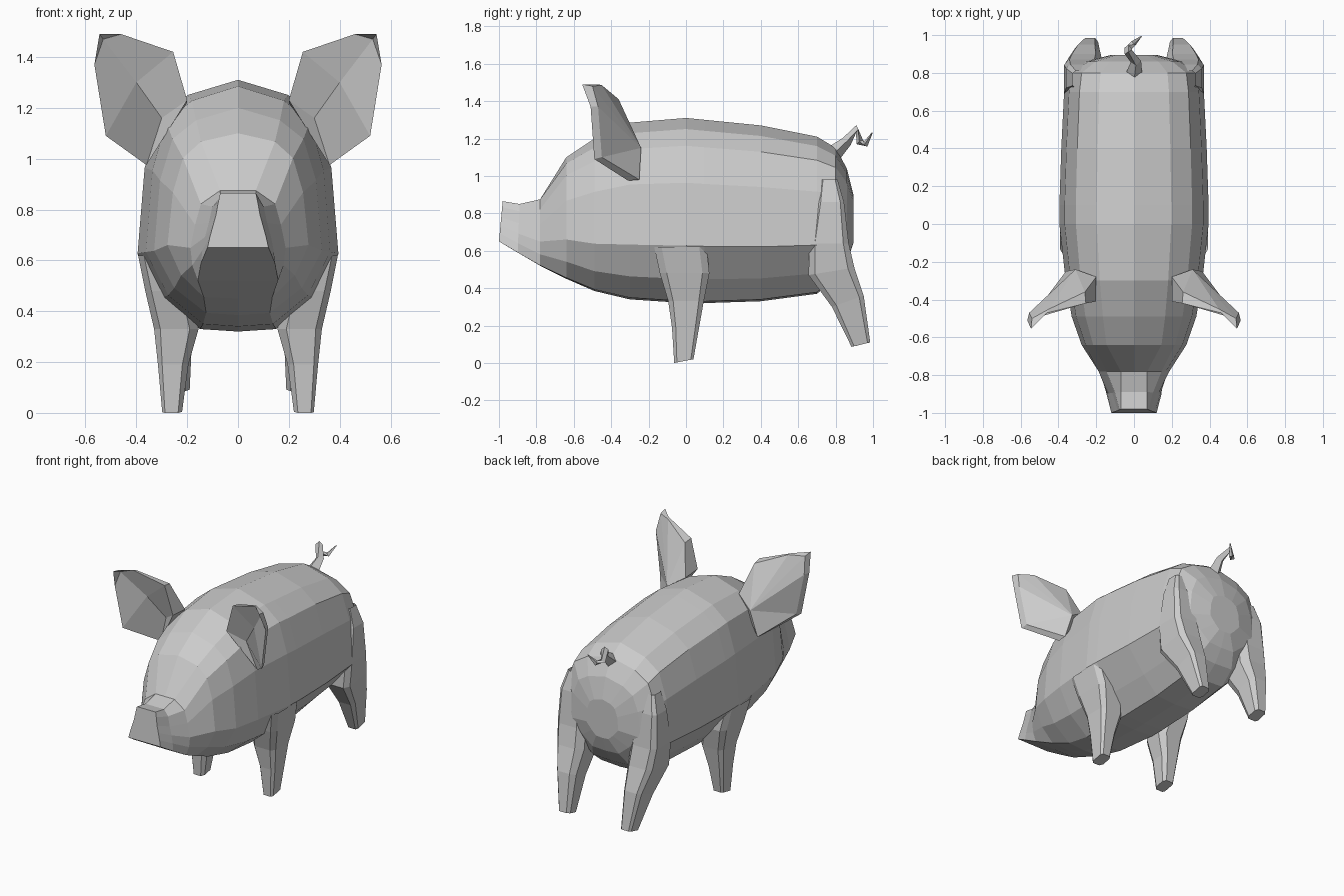
import bpy, bmesh
from mathutils import Vector

if "Cube" in bpy.data.objects:
    bpy.data.objects.remove(bpy.data.objects["Cube"])


def finish(name, bm, mirror=False):
    bmesh.ops.recalc_face_normals(bm, faces=bm.faces[:])
    me = bpy.data.meshes.new(name)
    bm.to_mesh(me)
    bm.free()
    ob = bpy.data.objects.new(name, me)
    bpy.context.collection.objects.link(ob)
    if mirror:
        ob.modifiers.new("Mirror", 'MIRROR').use_mirror_merge = False
    return ob


def loft(name, rings, mirror=False, caps=(True, True)):
    bm = bmesh.new()
    loops = [[bm.verts.new(p) for p in r] for r in rings]
    for a, b in zip(loops, loops[1:]):
        n = len(a)
        for i in range(n):
            j = (i + 1) % n
            bm.faces.new((a[i], a[j], b[j], b[i]))
    for loop, cap in zip((loops[0], loops[-1]), caps):
        if cap:
            bm.faces.new(loop)
    return finish(name, bm, mirror)


# Body, head and snout: barrel section blending into a trapezoid snout section
BARREL = [(0, 1), (.5, .94), (.78, .85), (.93, .65), (1, .31), (.76, .13), (.38, .01), (0, 0)]
SNOUT = [(0, 1), (.57, 1), (.64, .85), (.72, .6), (.82, .4), (.92, .2), (1, 0), (0, 0)]


def section(y, top, bottom, half, blend, lean=0):
    pts = []
    for i, ((bx, bz), (sx, sz)) in enumerate(zip(BARREL, SNOUT)):
        fx, fz = bx + (sx - bx) * blend, bz + (sz - bz) * blend
        if i == 1 and blend > .5:      # keep the bridge of the snout narrow and flat
            fx, fz = .07 / half, 1
        if i == 5 and y > .05:         # tuck the belly in behind the front legs
            fx = .66
        pts.append((fx * half, y + lean * fz, bottom + fz * (top - bottom)))
    return pts + [(-x, py, z) for x, py, z in pts[-2:0:-1]]


BODY = [  # y, top, bottom, half width, snout blend, lean
    (-1.0, .865, .65, .12, 1, .02),
    (-.90, .85, .59, .155, .9, .01),
    (-.78, .875, .52, .21, .6, 0),
    (-.64, 1.10, .45, .285, .15, 0),
    (-.49, 1.20, .385, .33, 0, 0),
    (-.30, 1.285, .34, .362, 0, 0),
    (0, 1.31, .32, .395, 0, 0),
    (.10, 1.30, .32, .395, 0, 0),
    (.40, 1.27, .33, .385, 0, 0),
    (.70, 1.21, .37, .37, 0, 0),
    (.80, 1.15, .45, .355, 0, 0),
    (.86, 1.04, .54, .26, 0, 0),
    (.895, .90, .64, .12, 0, 0)]
loft("body", [section(*r) for r in BODY])


# Legs: chamfered box rings from the body down to the hoof
def leg_ring(x0, x1, y0, y1, z, tilt=0):
    cx, cy, hx, hy = (x0 + x1) / 2, (y0 + y1) / 2, (x1 - x0) / 2, (y1 - y0) / 2
    corners = [(1, .72), (.72, 1), (-.6, 1), (-1, .6), (-1, -.6), (-.6, -1), (.72, -1), (1, -.72)]
    return [(cx + u * hx, cy + v * hy, z + v * tilt) for u, v in corners]


loft("front_leg", [leg_ring(.23, .393, -.17, .11, .62),
                   leg_ring(.19, .365, -.14, .125, .48),
                   leg_ring(.155, .33, -.095, .095, .33),
                   leg_ring(.195, .315, -.075, .07, .19),
                   leg_ring(.22, .298, -.063, .04, .01, .01)], True, (False, True))
loft("hind_leg", [leg_ring(.20, .325, .72, .81, .98),
                  leg_ring(.19, .36, .70, .845, .86),
                  leg_ring(.17, .37, .66, .87, .64),
                  leg_ring(.165, .355, .655, .90, .49, .02),
                  leg_ring(.18, .315, .78, .95, .33, .03),
                  leg_ring(.19, .27, .885, .985, .098, .012)], True, (False, True))

# Ears: outer rim, recessed front hollow and ridged back
rim = [(.20, -.41, 1.23), (.255, -.42, 1.42), (.46, -.47, 1.49), (.545, -.555, 1.49),
       (.565, -.51, 1.37), (.52, -.49, 1.09), (.36, -.31, .975)]
back = [(.20, -.28, 1.22), (.26, -.36, 1.41), (.45, -.45, 1.485), (.54, -.50, 1.48),
        (.555, -.47, 1.37), (.51, -.45, 1.10), (.36, -.25, .98)]
bm = bmesh.new()
front_v = [bm.verts.new(p) for p in rim]
back_v = [bm.verts.new(p) for p in back]
dish = [bm.verts.new(p) for p in ((.30, -.34, 1.16), (.40, -.40, 1.30), (.53, -.50, 1.47))]
ridge = bm.verts.new((.31, -.24, 1.15))
for f in ((0, 1, 'b', 'a'), (1, 2, 'c', 'b'), (2, 3, 'c'), (3, 4, 'c'),
          (4, 5, 'b', 'c'), (5, 6, 'a', 'b'), (6, 0, 'a')):
    bm.faces.new([dish['abc'.index(k)] if isinstance(k, str) else front_v[k] for k in f])
for i in range(7):
    j = (i + 1) % 7
    bm.faces.new((back_v[j], back_v[i], ridge))
    bm.faces.new((front_v[j], front_v[i], back_v[i], back_v[j]))
finish("ear", bm, True)

# Curly tail: tapering four-sided tube
path = [(0, .79, 1.12, .045), (.01, .86, 1.185, .028), (-.03, .91, 1.25, .022),
        (-.03, .93, 1.18, .02), (0, .96, 1.17, .016), (.04, .995, 1.23, .003)]
rings = []
for i, (x, y, z, r) in enumerate(path):
    a, b = path[max(i - 1, 0)], path[min(i + 1, len(path) - 1)]
    d = (Vector(b[:3]) - Vector(a[:3])).normalized()
    side = Vector((1, 0, 0)) - d * d.x
    side.normalize()
    up = d.cross(side)
    c = Vector((x, y, z))
    rings.append([c + side * r, c + up * r, c - side * r, c - up * r])
loft("tail", rings)
